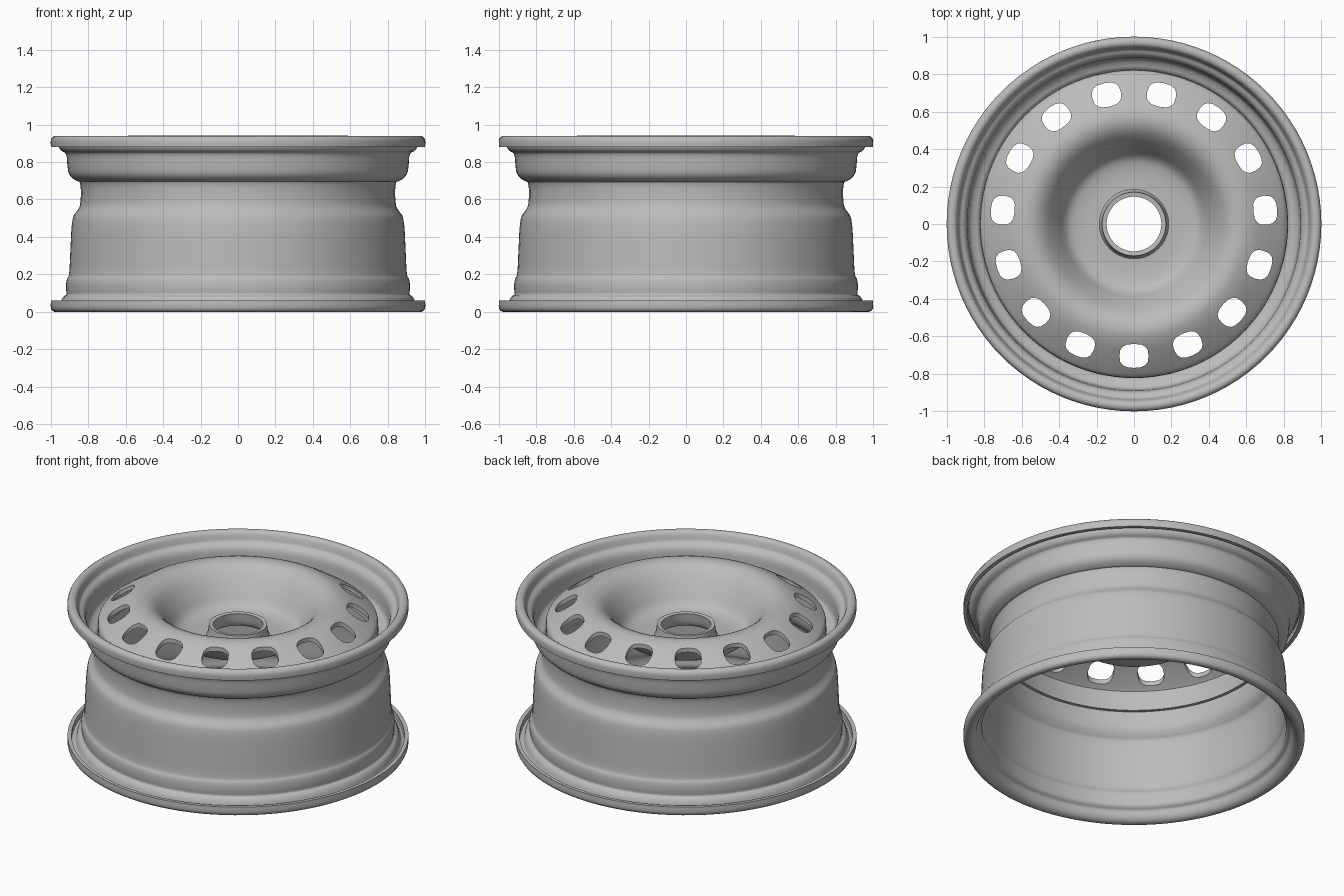
import bpy, bmesh, math
from mathutils import Vector

SEGMENTS = 96
HOLES = 15

cube = bpy.data.objects.get("Cube")
if cube:
    bpy.data.objects.remove(cube, do_unlink=True)

# Bare steel
steel = bpy.data.materials.new("steel grey")
steel.use_nodes = True
colour = (0.5, 0.5, 0.5, 1)
steel.diffuse_color = colour
steel.node_tree.nodes["Principled BSDF"].inputs["Base Color"].default_value = colour


def soften(points, rounds=2):
    """Cut the corners of an open path, keeping its ends."""
    pts = [Vector(p) for p in points]
    for _ in range(rounds):
        cut = [pts[0]]
        for a, b in zip(pts, pts[1:]):
            cut += [a.lerp(b, 0.25), a.lerp(b, 0.75)]
        pts = cut + [pts[-1]]
    return pts


def thicken(path, thickness):
    """Turn a sheet centreline into a closed cross-section."""
    sides = ([], [])
    for i, p in enumerate(path):
        d = (path[min(i + 1, len(path) - 1)] - path[max(i - 1, 0)]).normalized()
        n = Vector((-d.y, d.x)) * thickness / 2
        sides[0].append(p + n)
        sides[1].append(p - n)
    return sides[0] + sides[1][::-1]


def finish(name, bm):
    bmesh.ops.recalc_face_normals(bm, faces=bm.faces)
    mesh = bpy.data.meshes.new(name)
    bm.to_mesh(mesh)
    bm.free()
    mesh.materials.append(steel)
    obj = bpy.data.objects.new(name, mesh)
    bpy.context.collection.objects.link(obj)
    return obj


def lathe(name, section):
    """Revolve a closed (radius, height) section around z."""
    bm = bmesh.new()
    rings = []
    for s in range(SEGMENTS):
        a = math.tau * s / SEGMENTS
        rings.append([bm.verts.new((p.x * math.cos(a), p.x * math.sin(a), p.y))
                      for p in section])
    n = len(section)
    for s in range(SEGMENTS):
        r0, r1 = rings[s], rings[(s + 1) % SEGMENTS]
        for i in range(n):
            j = (i + 1) % n
            bm.faces.new((r0[i], r1[i], r1[j], r0[j]))
    return finish(name, bm)


def select_only(obj):
    bpy.ops.object.select_all(action='DESELECT')
    obj.select_set(True)
    bpy.context.view_layer.objects.active = obj


# Barrel: curled flanges, bead seats and drop well
barrel_path = [
    (.988, .06), (.99, .012), (.962, .011), (.94, .03), (.93, .07),
    (.902, .085), (.908, .125), (.905, .17), (.89, .19), (.885, .30),
    (.876, .50), (.85, .53), (.828, .57), (.828, .70), (.86, .71),
    (.893, .735), (.90, .78), (.905, .855), (.942, .87), (.952, .905),
    (.962, .929), (.99, .926), (.988, .88)]
barrel = lathe("barrel", thicken(soften(barrel_path), .024))

# Disc: skirt, dome, dished centre and hub collar
disc_path = [
    (.81, .67), (.812, .795), (.80, .81), (.71, .872), (.63, .918),
    (.56, .935), (.49, .905), (.42, .81), (.37, .725), (.30, .70),
    (.20, .695), (.168, .70), (.158, .78)]
disc = lathe("disc", thicken(soften(disc_path), .024))

# Ring of rounded vent holes
bm = bmesh.new()
for k in range(HOLES):
    turn = math.tau * k / HOLES - math.pi / 2
    out = Vector((math.cos(turn), math.sin(turn), 0))
    along = Vector((-out.y, out.x, 0))
    loops = [[], []]
    for i in range(16):
        a = math.tau * i / 16
        c, s = math.cos(a), math.sin(a)
        u = math.copysign(abs(c) ** 0.75, c) * .064
        v = math.copysign(abs(s) ** 0.75, s) * .078
        for loop, z in zip(loops, (.78, 1.0)):
            loop.append(bm.verts.new(out * (.705 + u) + along * v + Vector((0, 0, z))))
    low, high = loops
    bm.faces.new(low)
    bm.faces.new(high)
    for i in range(16):
        j = (i + 1) % 16
        bm.faces.new((low[i], low[j], high[j], high[i]))
cutter = finish("vent_cutter", bm)
cutter.hide_render = True

cut = disc.modifiers.new("vents", 'BOOLEAN')
cut.operation = 'DIFFERENCE'
cut.solver = 'EXACT'
cut.object = cutter
select_only(disc)
bpy.ops.object.modifier_apply(modifier=cut.name)
bpy.data.objects.remove(cutter, do_unlink=True)

for obj in (barrel, disc):
    select_only(obj)
    bpy.ops.object.shade_smooth_by_angle(angle=math.radians(40))
